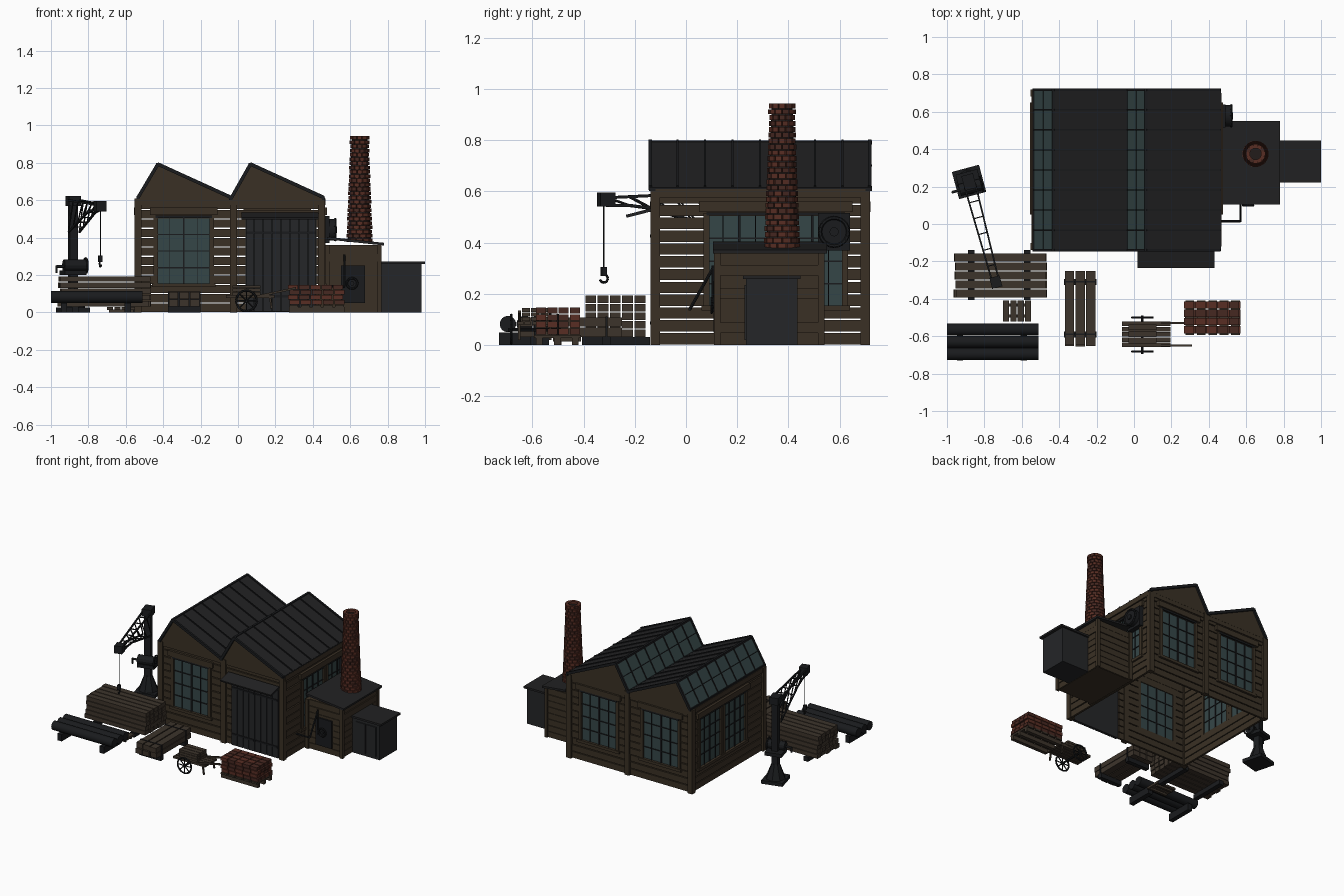
import bpy, bmesh, math, random
from mathutils import Vector, Matrix

if "Cube" in bpy.data.objects:
    bpy.data.objects.remove(bpy.data.objects["Cube"])

random.seed(4)
COL = {"timber": (.042, .030, .018), "stacked_wood": (.046, .034, .024), "roof_sheet": (.0155, .0155, .0165),
       "iron": (.010, .011, .0125), "glass": (.036, .062, .064), "brick": (.098, .027, .017),
       "dark_brick": (.062, .021, .015), "mortar": (.016, .012, .011), "door_metal": (.018, .019, .021)}
MAT = {}
for n, c in COL.items():
    MAT[n] = bpy.data.materials.new(n)
    MAT[n].diffuse_color = (*c, 1)


class Part:
    """Collects simple solids into one named object."""
    def __init__(self, name, *mats):
        self.name, self.mats, self.bm = name, mats, bmesh.new()

    def cube(self, matrix, mi=0):
        r = bmesh.ops.create_cube(self.bm, size=1, matrix=matrix)
        for f in {f for v in r["verts"] for f in v.link_faces}:
            f.material_index = mi

    def box(self, x0, x1, y0, y1, z0, z1, mi=0):
        self.cube(Matrix.Translation(((x0 + x1) / 2, (y0 + y1) / 2, (z0 + z1) / 2))
                  @ Matrix.Diagonal((x1 - x0, y1 - y0, z1 - z0, 1)), mi)

    def beam(self, p, q, w, h):
        p, q = Vector(p), Vector(q)
        x = (q - p).normalized()
        y = Vector((0, 0, 1)).cross(x)
        y = y.normalized() if y.length > .01 else Vector((0, 1, 0))
        m = Matrix((x, y, x.cross(y))).transposed().to_4x4()
        self.cube(Matrix.Translation((p + q) / 2) @ m @ Matrix.Diagonal(((q - p).length, w, h, 1)))

    def rod(self, p, q, r, r2=None, n=12):
        p, q = Vector(p), Vector(q)
        rot = (q - p).to_track_quat('Z', 'Y').to_matrix().to_4x4()
        bmesh.ops.create_cone(self.bm, cap_ends=True, segments=n, radius1=r, radius2=r if r2 is None else r2,
                              depth=(q - p).length, matrix=Matrix.Translation((p + q) / 2) @ rot)

    def ring(self, c, r, t, axis, n=20, a0=0, a1=math.tau):
        u, v = {'x': ((0, 1, 0), (0, 0, 1)), 'y': ((1, 0, 0), (0, 0, 1))}[axis]
        pts = [Vector(c) + r * (Vector(u) * math.cos(a) + Vector(v) * math.sin(a))
               for a in [a0 + (a1 - a0) * i / n for i in range(n + 1)]]
        for a, b in zip(pts, pts[1:]):
            self.rod(a, b, t, n=6)

    def side(self, s, u0, u1, z0, z1, d0, d1):
        """Box on a wall: s = (axis, position, outward sign), u along the wall, d outward."""
        ax, pos, o = s
        a, b = sorted((pos + o * d0, pos + o * d1))
        self.box(*((a, b, u0, u1) if ax == 'x' else (u0, u1, a, b)), z0, z1)

    def done(self, smooth=False):
        me = bpy.data.meshes.new(self.name)
        self.bm.to_mesh(me)
        self.bm.free()
        for m in self.mats:
            me.materials.append(MAT[m])
        ob = bpy.data.objects.new(self.name, me)
        bpy.context.collection.objects.link(ob)
        if smooth:
            bpy.context.view_layer.objects.active = ob
            ob.select_set(True)
            bpy.ops.object.shade_smooth_by_angle()
            ob.select_set(False)


# Workshop walls: spaced planks left open around windows and the door
planks, frames, glass, bars = (Part("wall_planks", "timber"), Part("posts_and_frames", "timber"),
                               Part("window_glass", "glass"), Part("window_bars", "iron"))
FRONT, BACK, LEFT, RIGHT = ('y', -.12, -1), ('y', .70, 1), ('x', -.535, -1), ('x', .455, 1)
wins = {FRONT: [(-.44, -.14)], BACK: [(-.44, -.14), (.06, .36)],
        LEFT: [(.08, .335), (.365, .62)], RIGHT: [(.08, .335), (.365, .62)]}
for s, ws in wins.items():
    lo, hi = (-.535, .455) if s[0] == 'y' else (-.12, .70)
    for k in range(12):
        z = k * .05
        holes = list(ws) if 3 <= k < 10 else []
        if s == FRONT and k < 10:
            holes.append((.04, .42))
        u = lo
        for a, b in sorted(holes) + [(hi, hi)]:
            planks.side(s, u, a, z + .003, z + .047, -.012, random.uniform(.002, .006))
            u = b
    for a, b in ws:
        glass.side(s, a, b, .15, .505, -.006, 0)
        for e in (a, b):
            frames.side(s, e - .012, e + .012, .145, .515, -.012, .012)
        frames.side(s, a - .03, b + .03, .52, .56, -.01, .02)
        frames.side(s, a - .02, b + .02, .135, .155, -.01, .018)
        bars.side(s, a, b, .505, .517, -.01, .014)
        for i in range(1, 4):
            z = .15 + .355 * i / 4
            bars.side(s, a, b, z - .003, z + .003, -.01, .005)
        m = (a + b) / 2
        for v, w in ((m, .005), ((a + m) / 2, .002), ((b + m) / 2, .002)):
            bars.side(s, v - w, v + w, .15, .505, -.01, .006)
    frames.side(s, lo, hi, .575, .61, -.012, .012)
for x in (-.535, -.025, .445):
    for y in (-.12, .70):
        frames.box(x - .018, x + .02, y - .018, y + .018, 0, .61)
for p in (planks, frames, glass, bars):
    p.done()

# Sawtooth roof: gable plates, glazed steep faces, seamed sheet on the shallow faces
gable, sheet, seams, sky = (Part("gables", "timber"), Part("roof_sheets", "roof_sheet"),
                            Part("roof_seams", "iron"), Part("roof_glazing", "glass"))
for x0, xr, x1 in ((-.535, -.43, -.035), (-.035, .065, .46)):
    for y in (-.125, .705):
        vs = [gable.bm.verts.new((x, y + d, z)) for d in (-.008, .008)
              for x, z in ((x0, .605), (x1, .605), (xr, .785))]
        for f in ((0, 1, 2), (5, 4, 3), (0, 3, 4, 1), (1, 4, 5, 2), (2, 5, 3, 0)):
            gable.bm.faces.new([vs[i] for i in f])
    sheet.beam((xr, .289, .79), (x1, .289, .61), .87, .012)
    sky.beam((x0, .289, .613), (xr, .289, .787), .85, .008)
    for i in range(9):
        y = -.14 + i * .1072
        w = .014 if i in (0, 8) else .007
        seams.beam((xr, y, .794), (x1, y, .614), w, .018)
        seams.beam((x0, y, .613), (xr, y, .79), w, .018)
    for t in (0, .5, 1):
        p = Vector((x0, 0, .613)).lerp(Vector((xr, 0, .79)), t)
        r = .004 if t == .5 else .008
        seams.box(p.x - r, p.x + r, -.145, .725, p.z - r, p.z + r)
    seams.box(x1 - .012, x1 + .006, -.145, .725, .602, .614)
for p in (gable, sheet, seams, sky):
    p.done()

# Big boarded door with canopy
door = Part("double_door", "door_metal")
for i in range(8):
    x = .04 + i * .0475
    door.box(x + .002, x + .0455, -.135, -.118, .005, .5)
door.box(.04, .42, -.125, -.115, .005, .5)
door.done()
trim = Part("door_straps", "iron")
for z in (.08, .42):
    trim.box(.045, .225, -.14, -.13, z, z + .012)
    trim.box(.235, .415, -.14, -.13, z, z + .012)
trim.done()
can = Part("door_canopy", "roof_sheet")
can.cube(Matrix.Translation((.225, -.185, .515)) @ Matrix.Rotation(.25, 4, 'X') @ Matrix.Diagonal((.41, .10, .012, 1)))
can.done()

# Boiler house with lean-to roof and metal annex
hut = Part("boiler_house_walls", "timber")
hut.box(.465, .755, .125, .525, 0, .36)
for k in range(8):
    d = random.uniform(.004, .008)
    hut.box(.465, .755 + d, .125 - d, .525 + d, k * .045 + .002, k * .045 + .043)
for x in (.478, .755):
    for y in (.122, .528):
        hut.box(x - .012, x + .012, y - .012, y + .012, 0, .36)
hut.done()
lid = Part("boiler_house_roof", "roof_sheet")
lid.beam((.475, .327, .397), (.78, .327, .365), .445, .014)
lid.box(.762, 1, .222, .447, .258, .272)
lid.done()
annex = Part("metal_annex", "door_metal")
annex.box(.76, .98, .235, .435, 0, .26)
for a in (.79, .875):
    annex.box(a, a + .078, .228, .24, .02, .235)
annex.done()
fit = Part("boiler_fittings", "iron")
fit.box(.55, .68, .108, .12, .05, .25)
fit.ring((.61, .1, .155), .028, .006, 'y')
fit.rod((.61, .095, .155), (.61, .12, .155), .012)
for p, q in (((.46, .015, .14), (.57, .015, .14)), ((.57, .015, .14), (.57, .105, .3)), ((.57, .105, .13), (.57, .105, .31))):
    fit.rod(p, q, .006, n=8)
fit.done(True)
fan = Part("wall_fan", "iron")
fan.box(.455, .49, .515, .64, .37, .515)
fan.rod((.48, .578, .442), (.52, .578, .442), .058, n=20)
fan.ring((.52, .578, .442), .055, .008, 'x')
fan.rod((.52, .578, .442), (.53, .578, .442), .018)
fan.done(True)

# Tapered brick chimney, hollow at the top
core = Part("chimney_core", "mortar")
core.rod((.65, .375, .375), (.65, .375, .925), .062, .041, 20)
core.done(True)
stack = Part("chimney_bricks", "brick", "dark_brick")
for k in range(25):
    z, r = .386 + k * .0228, .064 - .021 * k / 24 + (.004 if k > 22 else 0)
    for i in range(12):
        a = math.tau * (i + .5 * (k % 2)) / 12
        stack.cube(Matrix.Translation((.65, .375, z)) @ Matrix.Rotation(a, 4, 'Z') @ Matrix.Translation((r - .006, 0, 0))
                   @ Matrix.Diagonal((.022, r * .49, .019, 1)), int(random.random() < .4))
stack.done()

# Slewing crane: local frame along the jib, then turned into place
crane = Part("jib_crane", "iron")
crane.box(-.075, .075, -.075, .075, 0, .025)
crane.rod((0, 0, .02), (0, 0, .13), .07, .028, 8)
crane.box(-.022, .022, -.022, .022, .1, .6)
crane.box(-.032, .032, -.04, .04, .57, .622)
crane.box(-.06, .06, -.055, .055, .2, .225)
crane.rod((-.06, -.03, .25), (.06, -.03, .25), .032)
crane.rod((-.1, -.03, .245), (.07, -.03, .245), .007)
crane.rod((-.1, -.03, .21), (-.1, -.03, .25), .006)
crane.ring((.062, -.03, .25), .04, .006, 'x')
for s in (-1, 1):
    top = lambda t: Vector((s * (.03 - .012 * t), -.02 - .53 * t, .60 - .025 * t))
    low = lambda t: Vector((s * (.03 - .012 * t), -.02 - .53 * t, .43 + .115 * min(1, t * 1.35)))
    crane.beam(top(0), top(1), .009, .011)
    for i in range(6):
        crane.beam(low(i / 6), low((i + 1) / 6), .009, .011)
        crane.beam(low(i / 6), top((i + 1) / 6), .006, .006)
        if s == 1:
            for f in (top, low):
                p = f((i + 1) / 6)
                crane.beam(p, (-p.x, p.y, p.z), .006, .006)
crane.box(-.028, .028, -.585, -.525, .54, .595)
crane.rod((0, -.565, .3), (0, -.565, .55), .0025, n=6)
crane.box(-.01, .01, -.575, -.555, .27, .305)
crane.ring((0, -.565, .26), .016, .005, 'x', 12, -math.pi * .9, math.pi * .6)
crane.bm.transform(Matrix.Translation((-.882, .225, 0)) @ Matrix.Rotation(math.radians(15), 4, 'Z'))
crane.done()

# Timber stacks on bearers
wood, bearer = Part("timber_stacks", "stacked_wood"), Part("stack_bearers", "iron")
for k in range(5):
    for i in range(5):
        y, j = -.395 + i * .048, random.uniform(0, .02)
        wood.box(-.965 + j, -.475 + j * .5, y + .002, y + .044, .032 + k * .033, .061 + k * .033)
for x in (-.87, -.57):
    bearer.box(x - .017, x + .017, -.405, -.14, 0, .032)
for k in range(2):
    for i in range(3):
        x = -.37 + i * .057
        wood.box(x, x + .05, -.655 + random.uniform(0, .012), -.25, .032 + k * .04, .068 + k * .04)
for y in (-.59, -.31):
    bearer.box(-.375, -.2, y - .016, y + .016, 0, .034)
    bearer.box(-.375, -.2, y - .004, y + .004, .03, .111)
for i in range(4):
    x = -.70 + i * .039
    wood.box(x, x + .033, -.52, -.41, .014, .03)
for y in (-.5, -.44):
    wood.box(-.69, -.56, y, y + .015, 0, .015)
wood.done()

# Iron pipes on bearers, and bearers for the brick pallet
pipes = Part("iron_pipes", "iron")
for i in range(3):
    pipes.rod((-1, -.695 + i * .065, .082), (-.51, -.695 + i * .065, .082), .032, n=16)
pipes.done(True)
for x in (-.93, -.59):
    bearer.box(x - .017, x + .017, -.73, -.535, 0, .05)
bearer.done()

# Brick pallet
bricks, pallet = Part("brick_pile", "brick", "dark_brick"), Part("brick_pallet", "stacked_wood")
for k in range(4):
    for i in range(5):
        for j in range(4):
            x, y = .275 + i * .06 - .008 * (k % 2), -.585 + j * .044
            bricks.box(x, x + .055, y, y + .039, .042 + k * .027, .065 + k * .027, int(random.random() < .4))
for i in range(5):
    pallet.box(.275 + i * .061, .322 + i * .061, -.593, -.41, .028, .04)
for y in (-.585, -.515, -.445):
    pallet.box(.272, .57, y, y + .025, 0, .028)
bricks.done()
pallet.done()

# Two-wheeled handcart with load
cart, wheels = Part("handcart", "stacked_wood"), Part("cart_wheels", "iron")
for i in range(5):
    y = -.658 + i * .028
    cart.box(-.065, .195, y, y + .024, .078, .092)
for k in range(3):
    for i in range(3):
        cart.box(-.03, .12, -.64 + i * .036, -.608 + i * .036, .093 + k * .018, .109 + k * .018)
for y in (-.65, -.53):
    cart.beam((.1, y, .085), (.31, y, .13), .011, .011)
    cart.beam((.17, y, .09), (.18, y, .02), .01, .01)
wheels.rod((.045, -.695, .06), (.045, -.488, .06), .007, n=8)
for y in (-.682, -.5):
    wheels.ring((.045, y, .062), .055, .006, 'y')
    for i in range(4):
        a = math.pi * i / 4
        d = Vector((math.cos(a), 0, math.sin(a))) * .055
        wheels.rod(Vector((.045, y, .062)) - d, Vector((.045, y, .062)) + d, .004, n=6)
cart.done()
wheels.done()

for m in bpy.data.materials:
    if m.users and not m.is_grease_pencil:
        m.use_nodes = True
        m.node_tree.nodes["Principled BSDF"].inputs["Base Color"].default_value = m.diffuse_color
